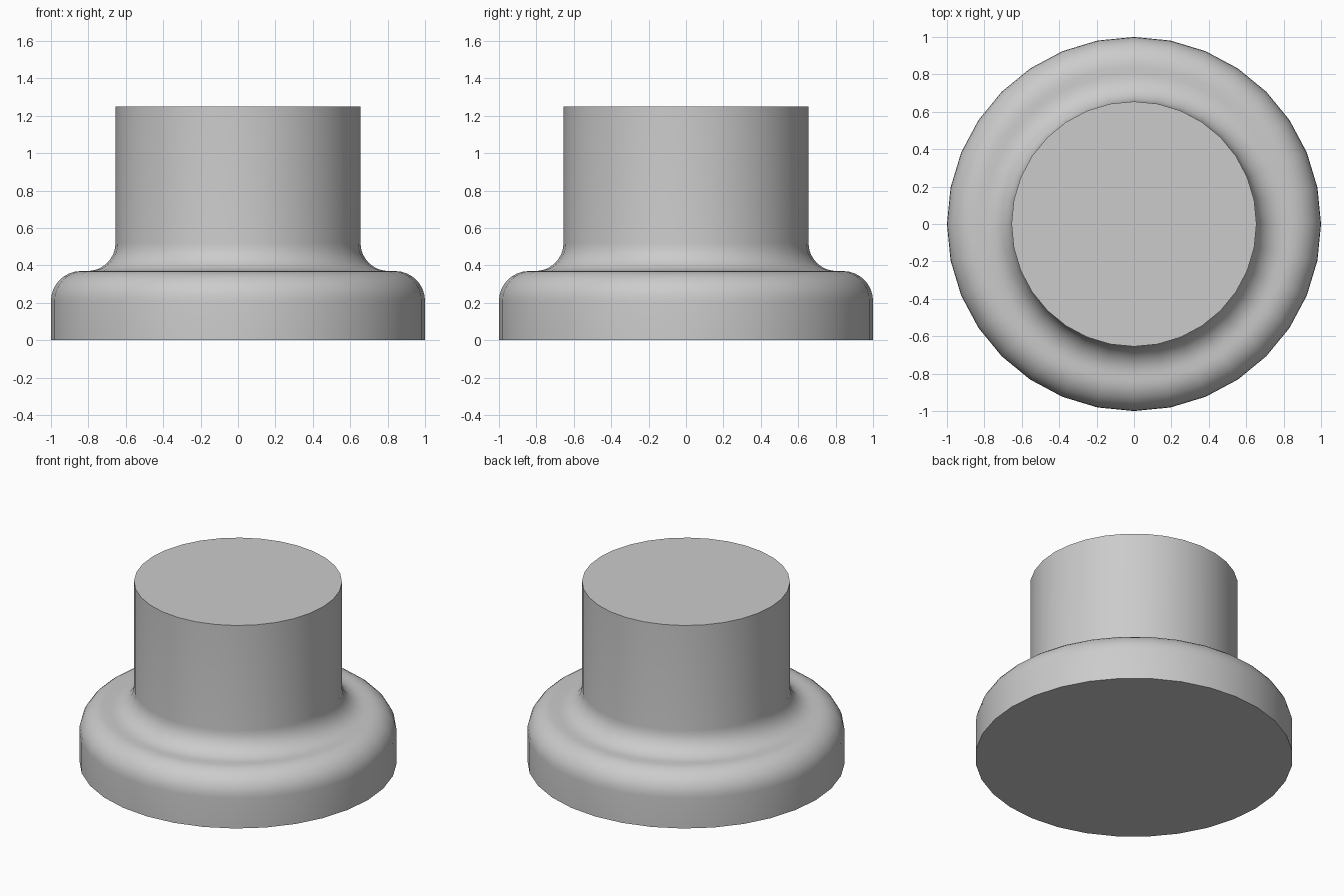
import bpy
import bmesh
from math import sin, cos, pi, radians
from mathutils import Vector

cube = bpy.data.objects.get("Cube")
if cube:
    bpy.data.objects.remove(cube, do_unlink=True)

SEGMENTS = 32
BASE_R, BASE_TOP = 1.0, 0.37
POST_R, POST_TOP = 0.655, 1.25
ROUND, FILLET = 0.16, 0.15
STEPS = 8


def arc(cx, cz, r, start, end):
    """Quarter-arc points in the radius/height plane."""
    angles = [start + (end - start) * i / STEPS for i in range(STEPS + 1)]
    return [(cx + r * cos(a), cz + r * sin(a)) for a in angles]


# Plain grey material
grey = bpy.data.materials.new("grey")
grey.use_nodes = True
colour = (0.6, 0.6, 0.6, 1)
grey.diffuse_color = colour
grey.node_tree.nodes["Principled BSDF"].inputs["Base Color"].default_value = colour

# Profile: flat foot, rounded shoulder, concave fillet, straight post
profile = [(0, 0), (BASE_R, 0)]
profile += arc(BASE_R - ROUND, BASE_TOP - ROUND, ROUND, 0, pi / 2)
profile += arc(POST_R + FILLET, BASE_TOP + FILLET, FILLET, 1.5 * pi, pi)
profile += [(POST_R, POST_TOP), (0, POST_TOP)]

# Turn the profile about the vertical axis
bm = bmesh.new()
verts = [bm.verts.new((r, 0, z)) for r, z in profile]
edges = [bm.edges.new(pair) for pair in zip(verts, verts[1:])]
bmesh.ops.spin(bm, geom=verts + edges, cent=(0, 0, 0), axis=Vector((0, 0, 1)),
               angle=2 * pi, steps=SEGMENTS, use_duplicate=False)
bmesh.ops.remove_doubles(bm, verts=bm.verts[:], dist=0.0001)
# Join each end cap into a single flat face
bmesh.ops.dissolve_verts(bm, verts=[v for v in bm.verts if v.co.xy.length < 0.001])
bmesh.ops.recalc_face_normals(bm, faces=bm.faces[:])

mesh = bpy.data.meshes.new("flanged_post")
bm.to_mesh(mesh)
bm.free()
mesh.materials.append(grey)
post = bpy.data.objects.new("flanged_post", mesh)
bpy.context.collection.objects.link(post)

# Smooth sides with crisp rims
bpy.ops.object.select_all(action="DESELECT")
post.select_set(True)
bpy.context.view_layer.objects.active = post
bpy.ops.object.shade_smooth_by_angle(angle=radians(35))
